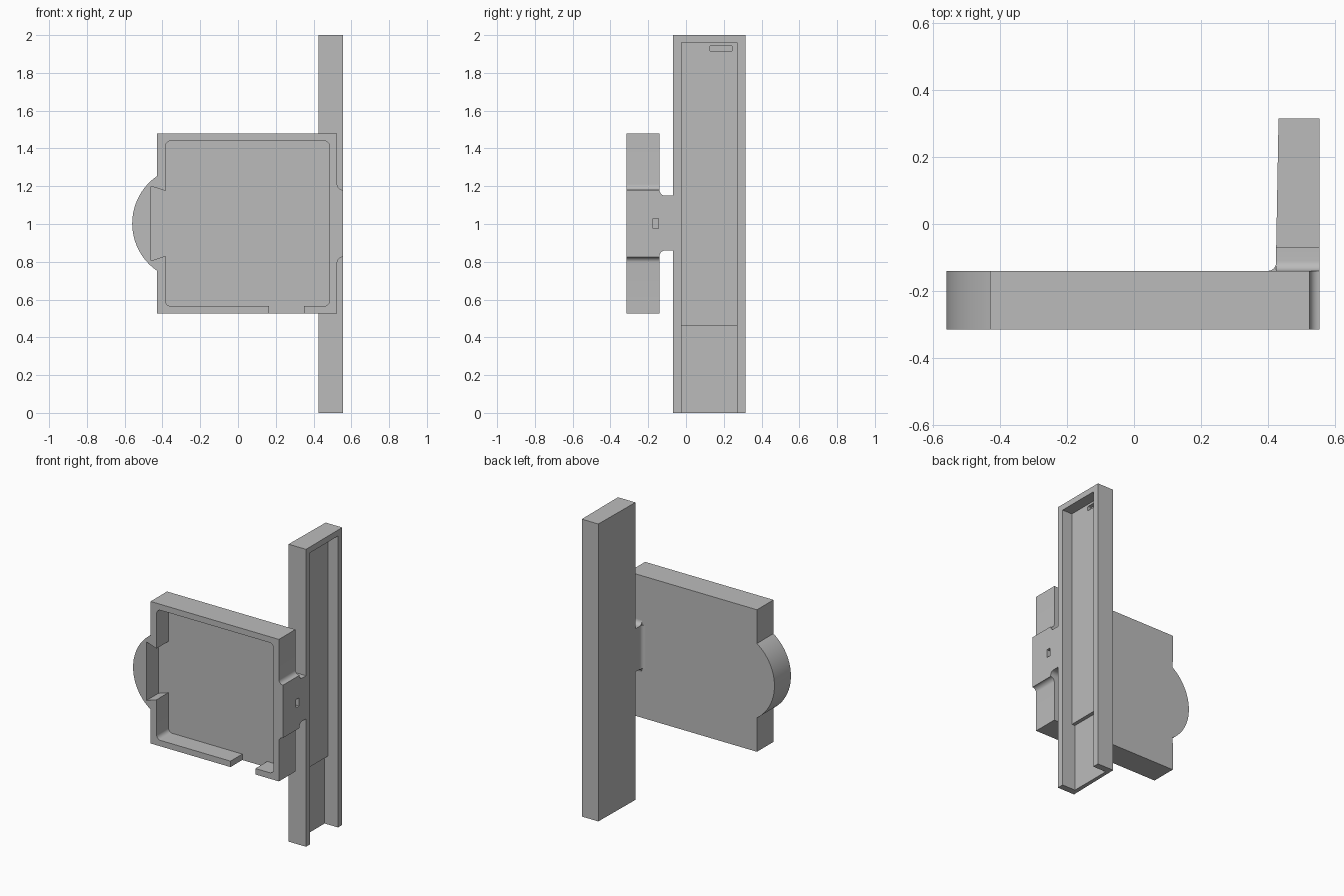
import bpy
import bmesh
from math import sin, cos, radians, hypot, atan2, pi

old = bpy.data.objects.get("Cube")
if old:
    bpy.data.objects.remove(old, do_unlink=True)

grey = bpy.data.materials.new("plain grey")
grey.use_nodes = True
grey.diffuse_color = (0.5, 0.5, 0.5, 1)
grey.node_tree.nodes["Principled BSDF"].inputs["Base Color"].default_value = (0.5, 0.5, 0.5, 1)


def arc(cx, cy, r, start, end, steps=8):
    """Points on a circular arc, angles in degrees."""
    angles = [radians(start + (end - start) * i / steps) for i in range(steps + 1)]
    return [(cx + r * cos(a), cy + r * sin(a)) for a in angles]


def rect(u0, u1, v0, v1, r=0):
    """Rectangle profile, with optional rounded corners."""
    if not r:
        return [(u0, v0), (u1, v0), (u1, v1), (u0, v1)]
    return (arc(u0 + r, v0 + r, r, 180, 270) + arc(u1 - r, v0 + r, r, 270, 360)
            + arc(u1 - r, v1 - r, r, 0, 90) + arc(u0 + r, v1 - r, r, 90, 180))


def prism(name, profile, axis, low, high):
    """Extrude a flat profile along the given axis."""
    place = {"x": lambda u, v, w: (w, u, v),
             "y": lambda u, v, w: (u, w, v),
             "z": lambda u, v, w: (u, v, w)}[axis]
    bm = bmesh.new()
    bottom = [bm.verts.new(place(u, v, low)) for u, v in profile]
    top = [bm.verts.new(place(u, v, high)) for u, v in profile]
    bm.faces.new(bottom)
    bm.faces.new(top)
    n = len(profile)
    for i in range(n):
        j = (i + 1) % n
        bm.faces.new((bottom[i], bottom[j], top[j], top[i]))
    bmesh.ops.recalc_face_normals(bm, faces=bm.faces)
    mesh = bpy.data.meshes.new(name)
    bm.to_mesh(mesh)
    bm.free()
    mesh.materials.append(grey)
    obj = bpy.data.objects.new(name, mesh)
    bpy.context.collection.objects.link(obj)
    return obj


def select(obj):
    bpy.ops.object.select_all(action="DESELECT")
    obj.select_set(True)
    bpy.context.view_layer.objects.active = obj


def cut(target, *shape):
    """Subtract a prism from the target."""
    cutter = prism("cutter", *shape)
    cutter.hide_render = True
    mod = target.modifiers.new("cut", "BOOLEAN")
    mod.operation = "DIFFERENCE"
    mod.solver = "EXACT"
    mod.object = cutter
    select(target)
    bpy.ops.object.modifier_apply(modifier=mod.name)
    bpy.data.objects.remove(cutter, do_unlink=True)


# Tray outline: square with a round bulge on one side and a raised pad on the other
FRONT, BACK, FLOOR = -0.315, -0.14, -0.19
LEFT, RIGHT, OUTER = -0.43, 0.525, 0.555
bulge_x, bulge_r = -0.255, 0.305
half = 180 - atan2(0.25, bulge_x - LEFT) * 180 / pi
outline = ([(LEFT, 0.525), (RIGHT, 0.525)]
           + arc(OUTER, 0.795, 0.03, 180, 90)
           + arc(OUTER, 1.21, 0.03, 270, 180)
           + [(RIGHT, 1.48), (LEFT, 1.48)]
           + arc(bulge_x, 1.003, bulge_r, half, 360 - half, 32))
tray = prism("tray", outline, "y", FRONT, BACK)

# Tray recess, bulge notch, lower lip gap and small side hole
cut(tray, rect(-0.385, 0.485, 0.565, 1.44, 0.03), "y", -0.4, FLOOR)
cut(tray, [(-0.46, 0.806), (-0.36, 0.839), (-0.36, 1.167), (-0.46, 1.2)], "y", -0.4, FLOOR)
cut(tray, rect(0.165, 0.35, 0.45, 0.6), "y", -0.4, FLOOR)
cut(tray, rect(-0.175, -0.145, 0.975, 1.03), "x", 0.5, 0.6)

# Neck joining tray and rail, flared where it meets the tray
flare = arc(-0.11, 0.83, 0.03, 180, 90) + [(-0.07, 0.86), (-0.07, 1.15)] + arc(-0.11, 1.18, 0.03, 270, 180)
neck = prism("neck", flare, "x", 0.425, OUTER)
fillet = prism("neck_fillet", arc(0.4, -0.115, 0.025, 270, 360) + [(0.425, BACK)], "z", 0.86, 1.15)

# Upright rail with a slightly tapered back
rail = prism("rail", [(0.425, -0.07), (OUTER, -0.07), (OUTER, 0.315), (0.432, 0.315)], "z", 0, 2)

# Channel open at the bottom, deeper at its lower end, with a small slot near the top
cut(rail, rect(-0.025, 0.27, -0.1, 1.96), "x", 0.48, 0.6)
cut(rail, rect(-0.025, 0.27, -0.1, 0.46), "x", 0.455, 0.6)
cut(rail, rect(0.125, 0.245, 1.915, 1.945, 0.008), "x", 0.455, 0.5)

for part in (tray, neck, fillet, rail):
    select(part)
    bpy.ops.object.shade_smooth_by_angle(angle=radians(30))
